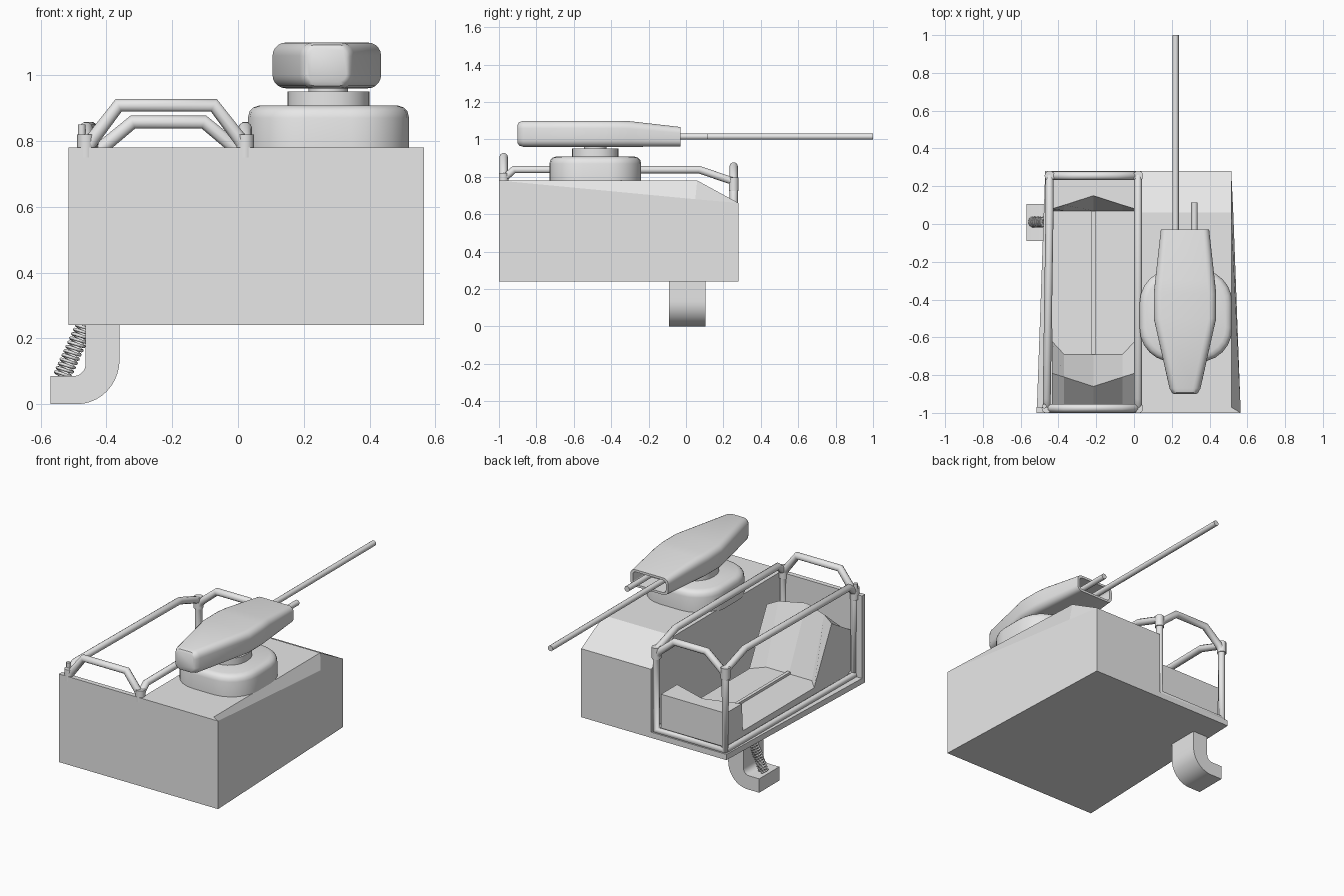
import bpy, bmesh, math
from mathutils import Vector

if "Cube" in bpy.data.objects:
    bpy.data.objects.remove(bpy.data.objects["Cube"])

grey = bpy.data.materials.new("plain grey")
grey.diffuse_color = (0.8, 0.8, 0.8, 1)
grey.use_nodes = True
grey.node_tree.nodes["Principled BSDF"].inputs["Base Color"].default_value = grey.diffuse_color


def finish(name, bm, smooth=False):
    bmesh.ops.recalc_face_normals(bm, faces=bm.faces)
    me = bpy.data.meshes.new(name)
    bm.to_mesh(me)
    bm.free()
    ob = bpy.data.objects.new(name, me)
    bpy.context.collection.objects.link(ob)
    me.materials.append(grey)
    if smooth:
        bpy.ops.object.select_all(action='DESELECT')
        ob.select_set(True)
        bpy.context.view_layer.objects.active = ob
        bpy.ops.object.shade_smooth_by_angle(angle=math.radians(35))
    return ob


def loft(name, rings, smooth=False):
    """Skin a list of equal-length closed rings and cap both ends."""
    bm = bmesh.new()
    vs = [[bm.verts.new(p) for p in r] for r in rings]
    n = len(vs[0])
    for a, b in zip(vs, vs[1:]):
        for i in range(n):
            j = (i + 1) % n
            bm.faces.new((a[i], a[j], b[j], b[i]))
    bm.faces.new(vs[0])
    bm.faces.new(vs[-1])
    return finish(name, bm, smooth)


def box(name, x0, x1, y0, y1, z0, z1):
    ring = [(x0, y0), (x1, y0), (x1, y1), (x0, y1)]
    return loft(name, [[(x, y, z) for x, y in ring] for z in (z0, z1)])


def rounded(hx, hy, r, seg=5):
    """Rounded rectangle outline centred on the origin."""
    pts = []
    for k, (sx, sy) in enumerate([(1, 1), (-1, 1), (-1, -1), (1, -1)]):
        for i in range(seg + 1):
            a = math.pi / 2 * (k + i / seg)
            pts.append((sx * (hx - r) + r * math.cos(a), sy * (hy - r) + r * math.sin(a)))
    return pts


def tube(name, pts, r, closed=False, res=3):
    cu = bpy.data.curves.new(name, 'CURVE')
    cu.dimensions = '3D'
    cu.bevel_depth = r
    cu.bevel_resolution = res
    cu.use_fill_caps = True
    sp = cu.splines.new('POLY')
    sp.points.add(len(pts) - 1)
    for p, q in zip(sp.points, pts):
        p.co = (*q, 1)
    sp.use_cyclic_u = closed
    sp.use_smooth = True
    cu.materials.append(grey)
    ob = bpy.data.objects.new(name, cu)
    bpy.context.collection.objects.link(ob)
    return ob


# Hull: solid right half with sloped far end and a sliver chamfer on the outer edge
bm = bmesh.new()
inn = [bm.verts.new((0.04, y, z)) for y, z in
       [(-1, .24), (-1, .78), (.06, .78), (.28, .66), (.28, .24)]]
low_a, low_b = bm.verts.new((.565, -1, .24)), bm.verts.new((.515, .28, .24))
top_a, top_b = bm.verts.new((.565, -1, .78)), bm.verts.new((.515, .06, .78))
inset, mid = bm.verts.new((.515, -.97, .78)), bm.verts.new((.526, .05, .68))
end = bm.verts.new((.515, .28, .66))
for f in [inn, (inn[0], low_a, top_a, inn[1]), (inn[1], top_a, inset, top_b, inn[2]),
          (inn[2], top_b, end, inn[3]), (inn[3], end, low_b, inn[4]),
          (inn[4], low_b, low_a, inn[0]), (top_a, mid, top_b, inset),
          (top_b, mid, end), (low_a, low_b, end, mid, top_a)]:
    bm.faces.new(f)
finish("hull_right", bm)

# Open cockpit: floor slab and end wall
floor = [(-.515, -1), (.04, -1), (.04, .28), (-.47, .28)]
loft("cockpit_floor", [[(x, y, z) for x, y in floor] for z in (.24, .275)])
box("cockpit_end_wall", -.515, .04, -1, -.97, .27, .78)

# Cockpit tub: raised block at the far end, low floor, faceted seat rising to the wall
cx = -.215
cols = [(-.22, .08, -.62, -.79, .66), (-.155, .10, -.69, -.81, .69), (0, .15, -.69, -.86, .70),
        (.155, .10, -.69, -.81, .69), (.22, .08, -.62, -.79, .66)]
loft("cockpit_seat_tub", [[(cx + dx, y, z) for y, z in
     [(.235, .27), (.235, .5), (v, .5), (.07, .33), (s, .33), (t, h), (-.975, .55), (-.975, .27)]]
     for dx, v, s, t, h in cols])
box("cockpit_floor_rib", cx - .01, cx + .01, -.69, .07, .32, .345)

# Roll cage: two hoops joined by rails
def hoop(name, y, xl, xr, shoulder, inset_x, top):
    tube(name, [(xl, y, .285), (xl, y, shoulder), (xl + .02, y, shoulder + .03),
                (xl + inset_x, y, top), (xr - inset_x, y, top),
                (xr - .02, y, shoulder + .03), (xr, y, shoulder), (xr, y, .285)], .022, True)


hoop("cage_hoop_front", -.975, -.458, .022, .78, .095, .908)
hoop("cage_hoop_rear", .255, -.445, .022, .74, .125, .857)
for side, xa, xb in (("left", -.462, -.447), ("right", .022, .022)):
    tube("cage_rail_" + side, [(xa, -.975, .79), (xa, -.92, .838), (xb, .07, .838),
                               (xb, .255, .775)], .021)
    tube("cage_sill_" + side, [(xa, -.975, .285), (xb, .255, .285)], .018)
    for y, x, z in ((-.975, xa, .80), (.255, xb, .775)):
        tube("cage_joint_" + side, [(x, y, z - .05), (x, y, z + .02)], .027)
tube("cage_lug_left", [(-.475, -.965, .81), (-.475, -.965, .85)], .012)

# Turret base, ring and neck
tx, ty = .275, -.485


def disc(name, levels, corner):
    loft(name, [[(tx + x, ty + y, z) for x, y in rounded(h, h, h * corner, 6)]
                for h, z in levels], True)


disc("turret_base", [(.245, .77), (.245, .87), (.240, .89), (.228, .902), (.21, .908)], .72)
disc("turret_ring", [(.125, .90), (.125, .95)], .9)
disc("turret_neck", [(.06, .94), (.06, .975)], .95)

# Turret head: tapered rounded shell, hollow at the muzzle end
rings = []
for y, hw, z0, z1, r in [(-.90, .06, .98, 1.08, .025), (-.893, .07, .967, 1.092, .035),
                         (-.87, .082, .96, 1.099, .04), (-.50, .165, .96, 1.099, .04),
                         (-.37, .165, .96, 1.099, .04), (-.30, .158, .96, 1.097, .04),
                         (-.03, .128, .962, 1.066, .032), (-.03, .112, .976, 1.052, .02),
                         (-.16, .112, .976, 1.052, .02)]:
    rings.append([(.27 + x, y, (z0 + z1) / 2 + z) for x, z in rounded(hw, (z1 - z0) / 2, r)])
loft("turret_head", rings, True)

# Long and short barrels
tube("long_barrel", [(.22, -.17, 1.015), (.22, 1, 1.015)], .017)
tube("short_barrel", [(.32, -.17, 1.015), (.32, .115, 1.015)], .017)

# Hook-shaped step under the cockpit
prof = [(-.36, .25)]
prof += [(-.49 + .13 * math.cos(a), .135 - .135 * math.sin(a))
         for a in [math.pi / 2 * i / 10 for i in range(11)]]
prof += [(-.57, 0), (-.57, .085)]
prof += [(-.5 + .037 * math.sin(a), .122 - .037 * math.cos(a))
         for a in [math.pi / 2 * i / 5 for i in range(6)]]
prof += [(-.463, .25)]
loft("step_hook", [[(x, y, z) for x, z in prof] for y in (-.09, .105)], True)

# Spring between the step and the hull
a0, a1 = Vector((-.535, .01, .085)), Vector((-.465, .01, .24))
axis = (a1 - a0).normalized()
u = Vector((0, 1, 0))
v = axis.cross(u)
turns, per = 12, 14
coil = []
for i in range(turns * per + 1):
    t = i / (turns * per)
    a = math.tau * i / per
    coil.append(a0.lerp(a1, t) + (u * math.cos(a) + v * math.sin(a)) * .024)
tube("step_spring", coil, .005, res=1)
